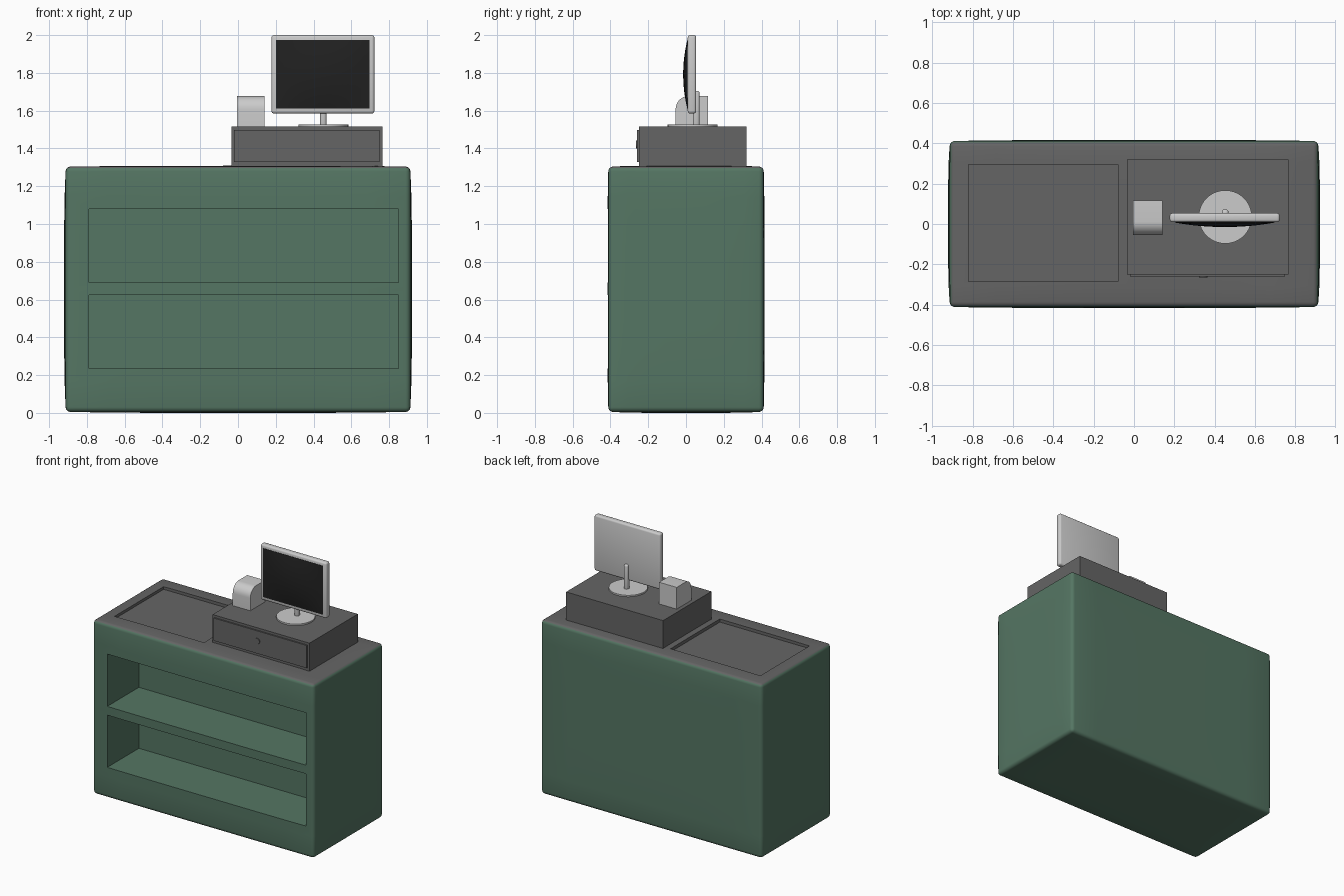
import bpy, bmesh
from math import radians, sin, cos, pi

if "Cube" in bpy.data.objects:
    bpy.data.objects.remove(bpy.data.objects["Cube"])


def material(name, r, g, b):
    m = bpy.data.materials.new(name)
    m.diffuse_color = (r, g, b, 1)
    m.use_nodes = True
    m.node_tree.nodes["Principled BSDF"].inputs["Base Color"].default_value = m.diffuse_color
    return m


GREEN = material("green", 0.09, 0.18, 0.125)
DARK = material("dark_grey", 0.13, 0.13, 0.13)
BLACK = material("black", 0.015, 0.015, 0.015)


def make(name, bm, mat=None):
    bmesh.ops.recalc_face_normals(bm, faces=bm.faces)
    me = bpy.data.meshes.new(name)
    bm.to_mesh(me)
    bm.free()
    ob = bpy.data.objects.new(name, me)
    bpy.context.collection.objects.link(ob)
    if mat:
        me.materials.append(mat)
    return ob


def select(ob):
    bpy.ops.object.select_all(action='DESELECT')
    ob.select_set(True)
    bpy.context.view_layer.objects.active = ob


def finish(ob, angle=35):
    select(ob)
    for m in list(ob.modifiers):
        bpy.ops.object.modifier_apply(modifier=m.name)
    bpy.ops.object.shade_smooth_by_angle(angle=radians(angle))


def bevel(ob, width, segments):
    m = ob.modifiers.new("bevel", 'BEVEL')
    m.width, m.segments = width, segments
    m.limit_method, m.angle_limit = 'ANGLE', radians(40)


def box(name, x0, x1, y0, y1, z0, z1, mat=None):
    bm = bmesh.new()
    bmesh.ops.create_cube(bm, size=1)
    for v in bm.verts:
        v.co = ((x0 + x1) / 2 + v.co.x * (x1 - x0),
                (y0 + y1) / 2 + v.co.y * (y1 - y0),
                (z0 + z1) / 2 + v.co.z * (z1 - z0))
    return make(name, bm, mat)


def cylinder(name, loc, radius, depth, sides, rot=(0, 0, 0), mat=None):
    bm = bmesh.new()
    bmesh.ops.create_cone(bm, cap_ends=True, segments=sides, radius1=radius,
                          radius2=radius, depth=depth)
    ob = make(name, bm, mat)
    ob.location, ob.rotation_euler = loc, rot
    finish(ob)
    return ob


# Counter body: slightly pillowed box with rounded edges
bm = bmesh.new()
bmesh.ops.create_cube(bm, size=2)
bmesh.ops.subdivide_edges(bm, edges=bm.edges[:], cuts=7, use_grid_fill=True)
for v in bm.verts:
    u, w, t = v.co
    a, b, c = (1 - u ** 4), (1 - w ** 4), (1 - t ** 4)
    v.co = (u * (0.912 + 0.009 * b * c),
            w * (0.411 + 0.005 * a * c),
            0.6545 + t * (0.649 + 0.0055 * a * b))
counter = make("counter_body", bm, GREEN)
counter.data.materials.append(DARK)
bevel(counter, 0.025, 4)

# Openings: two front shelves and the shallow tray in the top
cutters = [box("shelf_cutter_lower", -0.79, 0.85, -0.6, -0.04, 0.235, 0.625),
           box("shelf_cutter_upper", -0.79, 0.85, -0.6, -0.04, 0.69, 1.08),
           box("tray_cutter", -0.82, -0.08, -0.285, 0.295, 1.285, 1.5)]
for c in cutters:
    c.hide_render = True
    m = counter.modifiers.new("cut", 'BOOLEAN')
    m.object, m.operation, m.solver = c, 'DIFFERENCE', 'EXACT'
finish(counter)
for c in cutters:
    bpy.data.objects.remove(c)
for p in counter.data.polygons:
    inside = abs(p.center.x) < 0.85 and abs(p.center.y) < 0.35
    top = p.center.z > 1.27 and (p.normal.z > 0.6 or inside)
    p.material_index = 1 if top else 0

# Cash drawer with raised front and round lock
box("cash_drawer_case", -0.035, 0.765, -0.25, 0.32, 1.295, 1.515, DARK)
box("cash_drawer_front", -0.02, 0.748, -0.26, -0.245, 1.328, 1.497, DARK)
cylinder("drawer_lock", (0.342, -0.26, 1.422), 0.021, 0.012, 24,
         (pi / 2, 0, 0), DARK)

# Receipt printer: side profile with a rounded front top, extruded across x
profile = [(0.117, 1.51), (0.117, 1.677)]
for i in range(9):
    t = pi / 2 * (1 + i / 8)
    profile.append((0.012 + 0.067 * cos(t), 1.607 + 0.07 * sin(t)))
profile.append((-0.055, 1.51))
bm = bmesh.new()
face = bm.faces.new([bm.verts.new((-0.005, y, z)) for y, z in profile])
ext = bmesh.ops.extrude_face_region(bm, geom=[face])
bmesh.ops.translate(bm, vec=(0.145, 0, 0),
                    verts=[g for g in ext["geom"] if isinstance(g, bmesh.types.BMVert)])
finish(make("receipt_printer", bm))

# Monitor casing
casing = box("monitor_casing", 0.177, 0.722, 0.009, 0.054, 1.585, 2.0)
bevel(casing, 0.013, 3)
finish(casing)

# Bulging screen
bm = bmesh.new()
bmesh.ops.create_grid(bm, x_segments=16, y_segments=12, size=1)
for v in bm.verts:
    u, w = v.co.x, v.co.y
    v.co = (0.4495 + u * 0.247, 0.007 - 0.022 * (1 - u * u) * (1 - w * w),
            1.7925 + w * 0.182)
rim = [e for e in bm.edges if e.is_boundary]
ext = bmesh.ops.extrude_edge_only(bm, edges=rim)
for g in ext["geom"]:
    if isinstance(g, bmesh.types.BMVert):
        g.co.y = 0.02
bmesh.ops.holes_fill(bm, edges=[e for e in bm.edges if e.is_boundary], sides=0)
finish(make("monitor_screen", bm, BLACK))

# Monitor stand: round foot and upright behind the casing
cylinder("stand_foot", (0.452, 0.035, 1.519), 0.132, 0.014, 40)
stem = box("stand_upright", 0.435, 0.468, 0.036, 0.072, 1.515, 1.705)
bevel(stem, 0.012, 3)
finish(stem)
